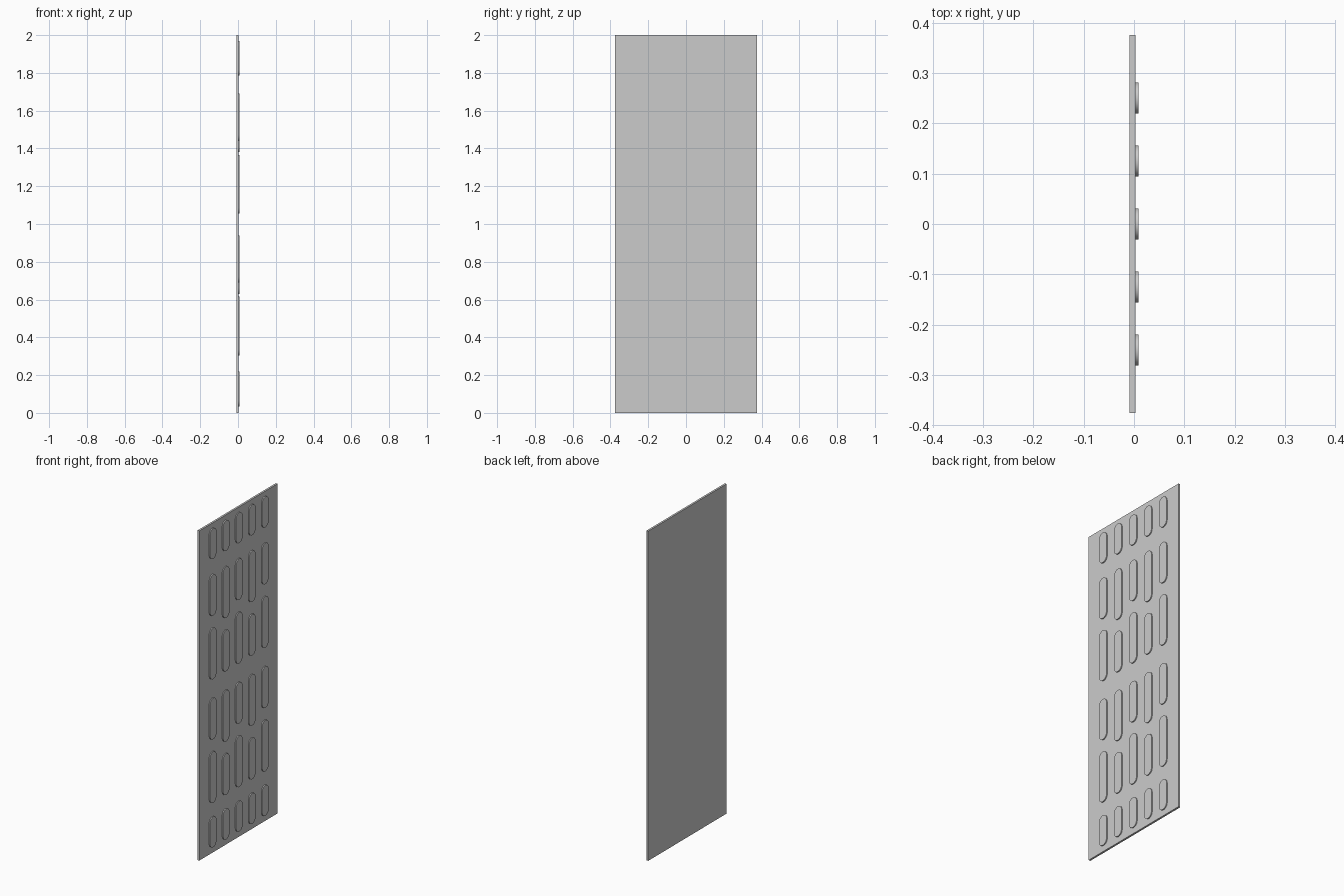
import bpy, bmesh
from math import cos, sin, pi

if "Cube" in bpy.data.objects:
    bpy.data.objects.remove(bpy.data.objects["Cube"])

BACK, FACE, FRONT = -0.009, 0.003, 0.009   # x of panel back, panel face, pad face


def add_object(name, bm):
    bmesh.ops.recalc_face_normals(bm, faces=bm.faces[:])
    mesh = bpy.data.meshes.new(name)
    bm.to_mesh(mesh)
    bm.free()
    obj = bpy.data.objects.new(name, mesh)
    bpy.context.collection.objects.link(obj)
    return obj


def extrude_profile(bm, profile, x0, x1):
    """Solid prism from a (y, z) outline, running from x0 to x1."""
    face = bm.faces.new([bm.verts.new((x0, y, z)) for y, z in profile])
    ext = bmesh.ops.extrude_face_region(bm, geom=[face], use_keep_orig=True)
    verts = [v for v in ext["geom"] if isinstance(v, bmesh.types.BMVert)]
    bmesh.ops.translate(bm, verts=verts, vec=(x1 - x0, 0, 0))


def capsule(y, z0, z1, r=0.031, n=16):
    """Upright rounded-end outline."""
    top = [(y + r * cos(pi * i / n), z1 - r + r * sin(pi * i / n)) for i in range(n + 1)]
    bottom = [(y - r * cos(pi * i / n), z0 + r - r * sin(pi * i / n)) for i in range(n + 1)]
    return top + bottom


# Flat panel
bm = bmesh.new()
extrude_profile(bm, [(-0.375, 0), (0.375, 0), (0.375, 2), (-0.375, 2)], BACK, FACE)
add_object("panel", bm)

# Raised pads: five columns, alternating long and short in the middle rows
bm = bmesh.new()
for col in range(5):
    y = (col - 2) * 0.125
    odd = col % 2
    rows = [(1.785, 1.97), (0.035, 0.22)]
    for drop in (0, 0.75):
        rows.append(((1.38 if odd else 1.44) - drop, 1.69 - drop))
        rows.append((1.055 - drop, (1.305 if odd else 1.365) - drop))
    for z0, z1 in rows:
        extrude_profile(bm, capsule(y, z0, z1), FACE - 0.002, FRONT)
pads = add_object("raised_pads", bm)

# Smooth rounded ends, crisp edges
bpy.context.view_layer.objects.active = pads
pads.select_set(True)
bpy.ops.object.shade_smooth_by_angle()
